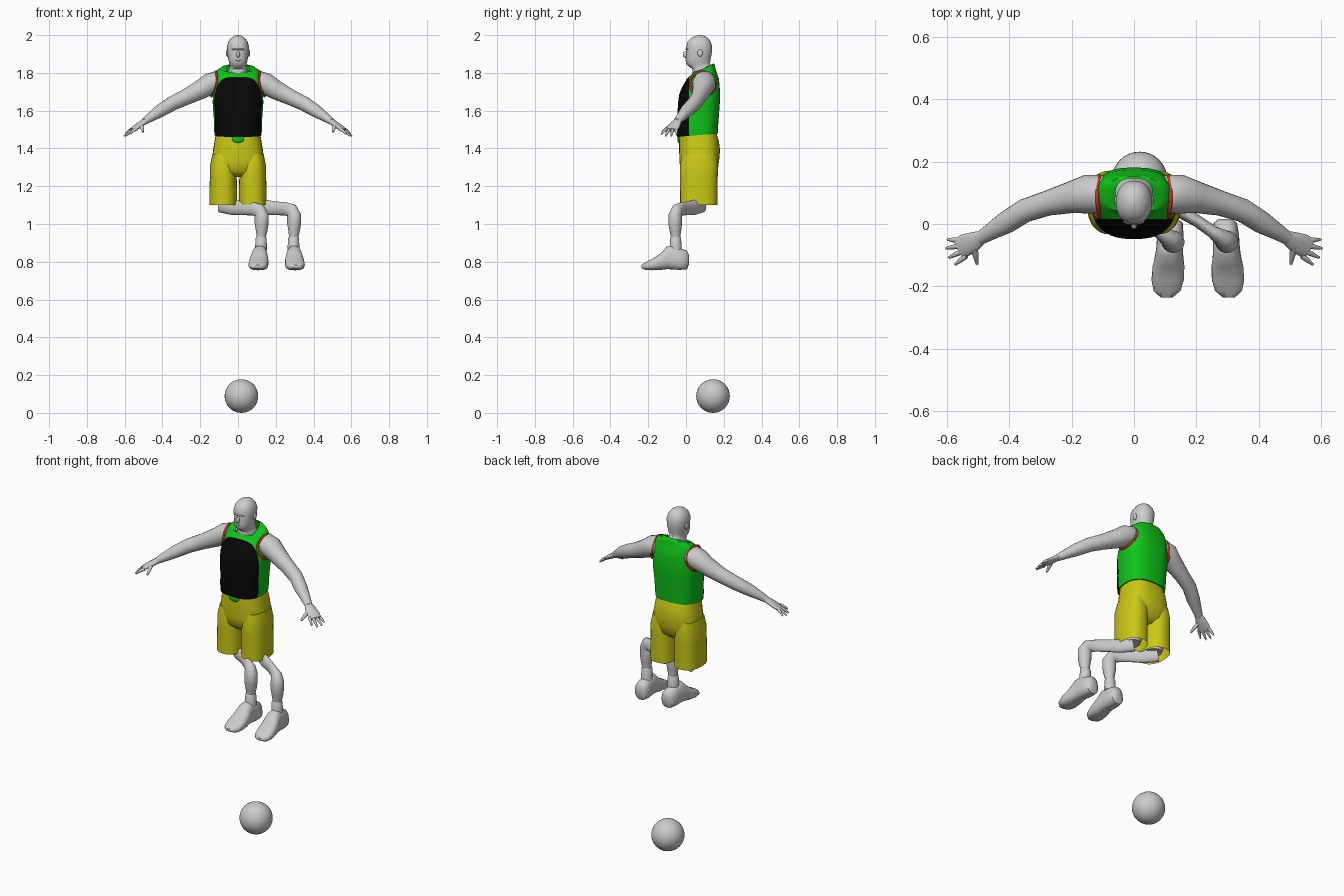
import bpy, bmesh, math
from mathutils import Vector as V

if "Cube" in bpy.data.objects:
    bpy.data.objects.remove(bpy.data.objects["Cube"])


def material(name, rgb):
    m = bpy.data.materials.new(name)
    m.use_nodes = True
    m.diffuse_color = (*rgb, 1)
    m.node_tree.nodes["Principled BSDF"].inputs["Base Color"].default_value = (*rgb, 1)
    return m


SKIN = material("light grey", (.6, .6, .6))
GREEN = material("shirt green", (.005, .55, .01))
BLACK = material("panel black", (.002, .002, .002))
YELLOW = material("shorts yellow", (.6, .58, .008))
RED = material("trim red", (.65, .03, .015))


def finish(name, bm, mats, angle=50):
    bmesh.ops.recalc_face_normals(bm, faces=bm.faces)
    mesh = bpy.data.meshes.new(name)
    bm.to_mesh(mesh)
    bm.free()
    for m in mats:
        mesh.materials.append(m)
    ob = bpy.data.objects.new(name, mesh)
    bpy.context.collection.objects.link(ob)
    bpy.ops.object.select_all(action='DESELECT')
    ob.select_set(True)
    bpy.context.view_layer.objects.active = ob
    bpy.ops.object.shade_smooth_by_angle(angle=math.radians(angle))
    return ob


def skin_rings(rings, caps=(True, True), power=1.0, n=32):
    """Loft through rings given as (centre, half axis a, half axis b)."""
    bm = bmesh.new()
    rows = []
    curve = lambda t: math.copysign(abs(t) ** power, t)
    for c, a, b in rings:
        row = []
        for i in range(n):
            t = 2 * math.pi * i / n
            row.append(bm.verts.new(c + a * curve(math.cos(t)) + b * curve(math.sin(t))))
        rows.append(row)
    for lo, hi in zip(rows, rows[1:]):
        for i in range(n):
            j = (i + 1) % n
            bm.faces.new((lo[i], lo[j], hi[j], hi[i]))
    if caps[0]:
        bm.faces.new(rows[0])
    if caps[1]:
        bm.faces.new(rows[-1])
    return bm


def stack(levels, cx=0, **kw):
    """Upright body from levels (z, centre y, half width, half depth, front drop)."""
    return skin_rings([(V((cx, y, z)), V((w, 0, 0)), V((0, d, drop)))
                       for z, y, w, d, drop in levels], **kw)


def limb(name, path, mat=SKIN, ref=(0, 0, 1), n=20):
    """Tube from points (x, y, z, side radius, other radius)."""
    pts = [V(p[:3]) for p in path]
    rings = []
    for i, p in enumerate(path):
        t = (pts[min(i + 1, len(pts) - 1)] - pts[max(i - 1, 0)]).normalized()
        a = t.cross(V(ref)).normalized()
        b = a.cross(t).normalized()
        rings.append((pts[i], a * p[3], b * p[4]))
    return finish(name, skin_rings(rings, n=n), [mat])


def blob(name, loc, size, mat=SKIN, seg=16):
    bm = bmesh.new()
    bmesh.ops.create_uvsphere(bm, u_segments=seg, v_segments=seg // 2 + 2, radius=1)
    for v in bm.verts:
        v.co = V(loc) + V(v.co[k] * size[k] for k in range(3))
    return finish(name, bm, [mat])


# Ball
blob("ball", (.018, .143, .089), (.089, .089, .089), seg=32)

# Head and neck
finish("head", stack([
    (1.75, .095, .075, .06, 0), (1.79, .09, .06, .056, 0), (1.82, .085, .047, .05, 0),
    (1.838, .074, .043, .058, .005), (1.848, .064, .046, .063, 0), (1.87, .064, .051, .066, 0),
    (1.9, .069, .056, .067, 0), (1.94, .07, .058, .069, 0), (1.968, .07, .05, .06, 0),
    (1.987, .072, .034, .042, 0), (1.997, .073, .017, .02, 0), (2, .074, .003, .004, 0)],
    power=.9), [SKIN])
blob("nose", (0, -.001, 1.897), (.01, .016, .018))
blob("brow", (0, .01, 1.925), (.035, .013, .006))
blob("lips", (0, .004, 1.868), (.018, .008, .006))

# Shirt, cut along the edges of the dark front panel
shirt = stack([
    (1.47, .06, .124, .108, .009), (1.5, .061, .127, .108, .004), (1.56, .064, .128, .109, 0),
    (1.64, .068, .134, .111, 0), (1.69, .073, .133, .108, 0), (1.73, .08, .127, .098, 0),
    (1.77, .09, .122, .084, 0), (1.795, .095, .119, .068, .006), (1.812, .096, .112, .06, .012),
    (1.824, .094, .09, .058, .02), (1.822, .09, .06, .056, .028)],
    caps=(True, False), power=.75, n=48)
for co, no in (((0, .016, 0), (0, 1, 0)), ((0, 0, 1.793), (0, 0, 1))):
    bmesh.ops.bisect_plane(shirt, geom=shirt.verts[:] + shirt.edges[:] + shirt.faces[:],
                           plane_co=co, plane_no=no, dist=.0005)
for f in shirt.faces:
    c = f.calc_center_median()
    f.material_index = int(c.y < .016 and c.z < 1.793)
finish("shirt", shirt, [GREEN, BLACK])
blob("shirt_tail", (0, -.037, 1.452), (.033, .009, .022), GREEN)

# Shorts
finish("shorts_seat", stack([
    (1.478, .064, .117, .098, 0), (1.44, .069, .124, .105, 0), (1.39, .072, .132, .108, 0),
    (1.33, .07, .139, .105, 0), (1.28, .067, .135, .094, 0), (1.25, .067, .11, .06, 0)],
    power=.8), [YELLOW])

LEG = [(-.09, .085, 1.105, .045, .026), (-.03, .045, 1.088, .04, .022),
       (.03, .01, 1.083, .036, .019), (.08, -.025, 1.08, .035, .02),
       (.113, -.047, 1.072, .036, .03), (.125, -.057, 1.045, .038, .036),
       (.125, -.057, 1, .037, .036), (.125, -.056, .96, .03, .03),
       (.123, -.055, .93, .024, .025), (.122, -.055, .86, .024, .026)]
SHOE = [(.016, .785, .835, .022), (.004, .76, .86, .038), (-.035, .757, .872, .043),
        (-.075, .76, .886, .044), (-.1, .761, .882, .046), (-.135, .757, .845, .051),
        (-.18, .755, .815, .052), (-.215, .757, .797, .043), (-.235, .766, .782, .02)]
TIPS = [(.598, -.05, 1.472), (.603, -.078, 1.465), (.594, -.108, 1.466), (.574, -.13, 1.476)]

for s, side in ((-1, "right"), (1, "left")):
    # Shorts legs and the stumps inside them
    finish(side + "_shorts_leg", stack([
        (1.37, .07, .058, .09, 0), (1.31, .069, .07, .102, 0), (1.25, .068, .071, .1, 0),
        (1.17, .068, .073, .099, 0), (1.1, .068, .073, .099, 0)],
        cx=s * .078, caps=(True, False), power=.85), [YELLOW])
    limb(side + "_upper_leg", [(s * .075, .07, 1.3, .055, .06), (s * .075, .07, 1.15, .056, .062),
                               (s * .075, .07, 1.115, .045, .05)], ref=(0, 1, 0))

    # Displaced lower leg, sock and shoe
    dx = .086 * (s + 1)
    limb(side + "_leg", [(p[0] + dx, *p[1:]) for p in LEG], ref=(.5, .85, 0))
    limb(side + "_sock", [(.122 + dx, -.055, z, r, r) for z, r in
                          ((.86, .032), (.925, .029), (.932, .025))], ref=(0, 1, 0))
    shoe = []
    for y, lo, hi, w in SHOE:
        x = .12 + dx + s * .06 * (.02 - y) * (1 if s < 0 else .8)
        shoe.append((V((x, y, (lo + hi) / 2)), V((w, 0, 0)), V((0, 0, (hi - lo) / 2))))
    bm = skin_rings(shoe, power=.75, n=28)
    # Narrow the upper part of the shoe
    for v in bm.verts:
        if v.co.z > .8:
            v.co.x += (.122 + dx - v.co.x) * (v.co.z - .8) * 2
    finish(side + "_shoe", bm, [SKIN])

    # Arm
    limb(side + "_arm", [(s * x, y, z, a, b) for x, y, z, a, b in (
        (.06, .1, 1.755, .05, .045), (.11, .097, 1.752, .06, .058), (.15, .095, 1.741, .063, .058),
        (.2, .086, 1.71, .051, .051), (.28, .066, 1.67, .04, .042), (.35, .043, 1.637, .038, .039),
        (.41, .005, 1.6, .036, .034), (.46, -.025, 1.567, .027, .025),
        (.495, -.047, 1.543, .021, .018))])

    # Hand
    limb(side + "_palm", [(s * x, y, z, a, b) for x, y, z, a, b in (
        (.485, -.04, 1.55, .02, .016), (.51, -.054, 1.532, .03, .015),
        (.54, -.067, 1.512, .036, .013), (.562, -.078, 1.497, .033, .01))])
    for k, (x, y, z) in enumerate(TIPS):
        q = k / 3
        bx, by = .562 - .024 * q, -.052 - .05 * q
        limb(f"{side}_finger_{k + 1}", [
            (s * bx, by, 1.503, .009, .009), (s * (bx + x) / 2, (by + y) / 2, (1.51 + z) / 2, .008, .008),
            (s * x, y, z, .004, .004)], n=10)
    limb(side + "_thumb", [(s * .515, -.07, 1.527, .012, .012), (s * .508, -.1, 1.508, .01, .01),
                           (s * .503, -.128, 1.487, .005, .005)], n=10)

    # Ear
    blob(side + "_ear", (s * .057, .075, 1.905), (.007, .014, .02))

    # Armhole trim following the curve of the shirt
    curve = bpy.data.curves.new(side + "_armhole_trim", 'CURVE')
    curve.dimensions = '3D'
    curve.bevel_depth = .006
    curve.bevel_resolution = 2
    line = curve.splines.new('POLY')
    line.points.add(39)
    for i, p in enumerate(line.points):
        t = 2 * math.pi * i / 40
        c, h = math.cos(t), math.sin(t)
        p.co = (s * (.129 - .011 * h - .016 * c * c), .088 + .067 * c, 1.742 + .066 * h, 1)
    line.use_cyclic_u = True
    curve.materials.append(RED)
    bpy.context.collection.objects.link(bpy.data.objects.new(side + "_armhole_trim", curve))
